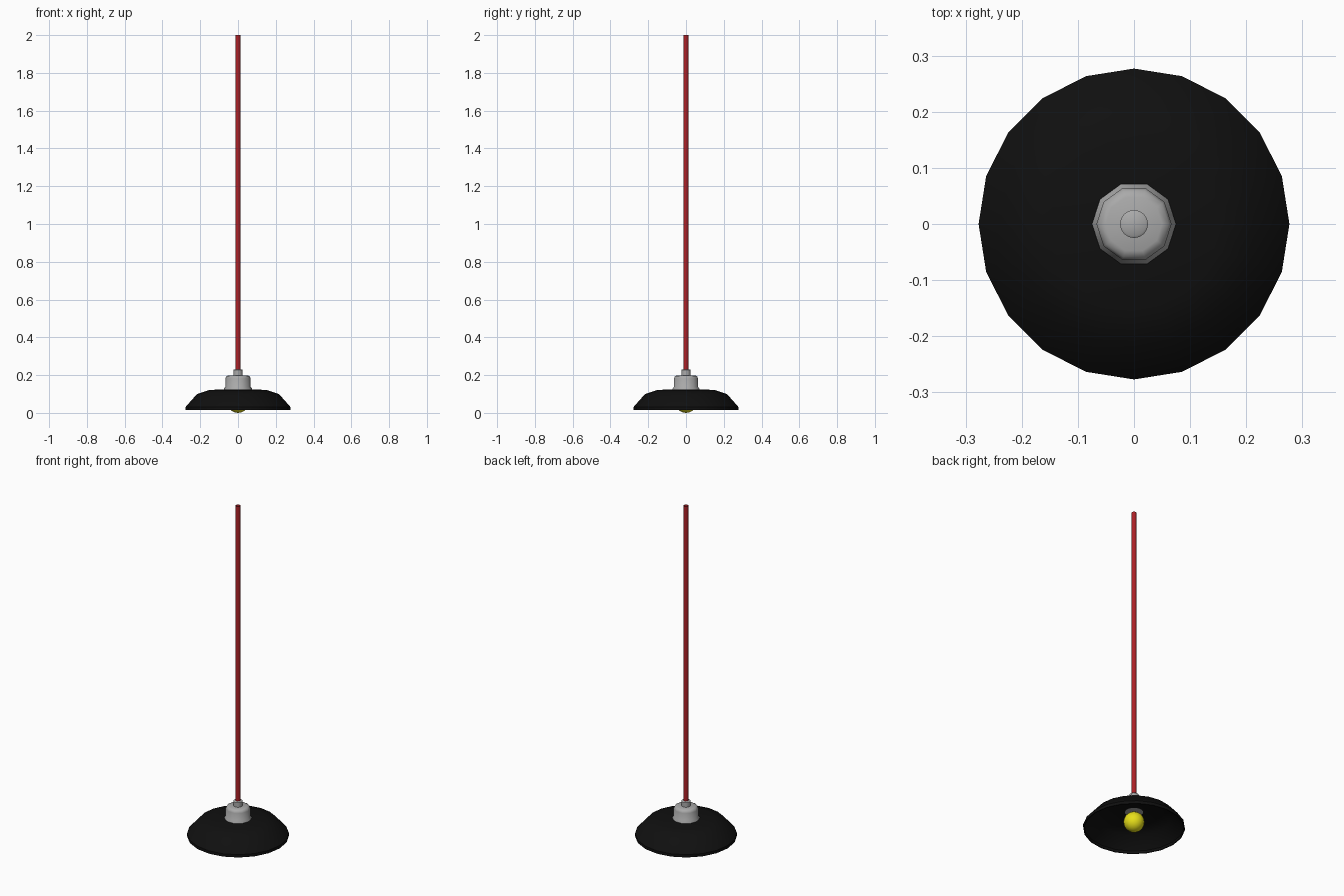
import bpy, bmesh, math

if "Cube" in bpy.data.objects:
    bpy.data.objects.remove(bpy.data.objects["Cube"])


def material(name, rgb):
    m = bpy.data.materials.new(name)
    m.diffuse_color = (*rgb, 1)
    m.use_nodes = True
    m.node_tree.nodes["Principled BSDF"].inputs["Base Color"].default_value = m.diffuse_color
    return m


BLACK = material("black enamel", (0.005, 0.005, 0.005))
GREY = material("grey metal", (0.40, 0.40, 0.40))
RED = material("red cord", (0.42, 0.015, 0.02))
YELLOW = material("yellow bulb", (0.80, 0.74, 0.01))


def lathe(name, profile, sides, mat, closed=False, angle=40):
    """Revolve (radius, z) points about the z axis."""
    bm = bmesh.new()
    rings = []
    for r, z in profile:
        if r == 0:
            rings.append([bm.verts.new((0, 0, z))] * sides)
        else:
            rings.append([bm.verts.new((r * math.cos(math.tau * i / sides),
                                        r * math.sin(math.tau * i / sides), z))
                          for i in range(sides)])
    pairs = list(zip(rings, rings[1:]))
    if closed:
        pairs.append((rings[-1], rings[0]))
    for a, b in pairs:
        for i in range(sides):
            j = (i + 1) % sides
            corners = list(dict.fromkeys((a[i], a[j], b[j], b[i])))
            if len(corners) > 2:
                bm.faces.new(corners)
    mesh = bpy.data.meshes.new(name)
    bm.to_mesh(mesh)
    bm.free()
    mesh.materials.append(mat)
    ob = bpy.data.objects.new(name, mesh)
    bpy.context.collection.objects.link(ob)
    bpy.ops.object.select_all(action='DESELECT')
    ob.select_set(True)
    bpy.context.view_layer.objects.active = ob
    bpy.ops.object.shade_smooth_by_angle(angle=math.radians(angle))
    return ob


# Shade: thin hollow dish with a short vertical rim
lathe("lamp_shade", [(0.277, 0.015), (0.277, 0.032), (0.217, 0.10), (0.15, 0.122),
                     (0, 0.125), (0, 0.119), (0.148, 0.116), (0.213, 0.096),
                     (0.271, 0.030), (0.271, 0.015)], 20, BLACK, closed=True)

# Socket housing with flange and rounded shoulder
lathe("socket_housing", [(0, 0.118), (0.075, 0.118), (0.075, 0.128), (0.067, 0.138),
                         (0.067, 0.182), (0.062, 0.194), (0.050, 0.199), (0, 0.199)],
      10, GREY, angle=50)

# Cord grip on top of the housing
lathe("cord_grip", [(0.025, 0.195), (0.025, 0.227), (0.021, 0.230), (0, 0.230)],
      16, GREY)

# Hanging cord, open at the top
lathe("cord", [(0.0135, 0.22), (0.0135, 2.0)], 12, RED)

# Round bulb
R = 0.057
lathe("bulb", [(0 if k in (0, 12) else R * math.sin(math.pi * k / 12),
                R - R * math.cos(math.pi * k / 12)) for k in range(13)],
      20, YELLOW)
